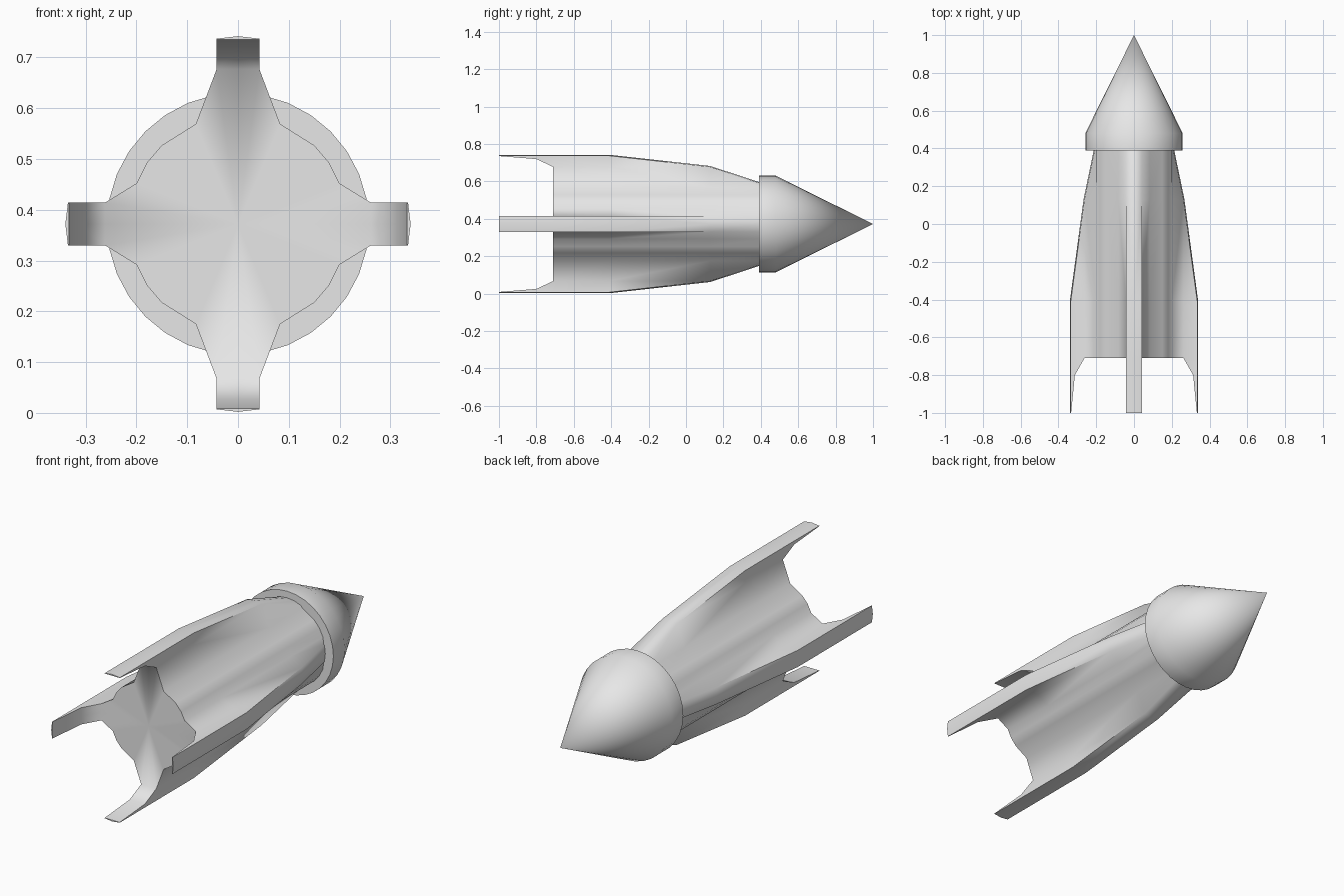
import bpy, bmesh, math
from mathutils import Matrix, Vector

cube = bpy.data.objects.get("Cube")
if cube:
    bpy.data.objects.remove(cube)

AXIS_Z = 0.372      # height of the rocket's long axis
HALF = 0.042        # half thickness of a fin
BULGE = 0.005       # slight rounding of the fin's outer edge

grey = bpy.data.materials.new("light grey")
grey.use_nodes = True
COLOUR = (0.8, 0.8, 0.8, 1)
grey.diffuse_color = COLOUR
grey.node_tree.nodes["Principled BSDF"].inputs["Base Color"].default_value = COLOUR


def finish(name, bm, angle):
    """Turn a bmesh into a smooth shaded object on the rocket axis."""
    bmesh.ops.remove_doubles(bm, verts=bm.verts, dist=0.0005)
    bmesh.ops.recalc_face_normals(bm, faces=bm.faces)
    mesh = bpy.data.meshes.new(name)
    bm.to_mesh(mesh)
    bm.free()
    mesh.materials.append(grey)
    obj = bpy.data.objects.new(name, mesh)
    obj.location.z = AXIS_Z
    bpy.context.collection.objects.link(obj)
    bpy.ops.object.select_all(action='DESELECT')
    obj.select_set(True)
    bpy.context.view_layer.objects.active = obj
    bpy.ops.object.shade_smooth_by_angle(angle=math.radians(angle))
    return obj


# Body cross-section, one quadrant: upright fin, hull valley, side fin
def section(y, up, side):
    up_in, side_in = min(up, 0.305), min(side, 0.262)
    pts = [(0, up + BULGE), (HALF, up), (HALF, up_in),
           (0.083, 0.197), (0.15, 0.155), (0.18, 0.12), (0.2, 0.08),
           (side_in, HALF), (side, HALF), (side + BULGE, 0)]
    return [Vector((x, y, z)) for x, z in pts]


def loft(bm, rings, flip):
    """Skin a list of point rows with quads, mirrored by flip."""
    rows = [[bm.verts.new(flip @ p) for p in ring] for ring in rings]
    for a, b in zip(rows, rows[1:]):
        for i in range(len(a) - 1):
            bm.faces.new((a[i], a[i + 1], b[i + 1], b[i]))
    return rows


TAIL, TIP = -0.71, -1.0
body_stations = [(TAIL, 0.365, 0.335), (-0.41, 0.365, 0.335),
                 (0.13, 0.305, 0.262), (0.41, 0.213, 0.204)]


# Fin blade behind the hull, half of it, tapering to a thin tip
def blade(outer, inner, upright):
    rings = []
    for y, inside in ((TAIL, inner), (-0.8, inner + 0.7 * (outer - inner)),
                      (TIP, outer - 0.002)):
        pts = [(0, outer + BULGE), (HALF, outer), (HALF, inside), (0, inside)]
        rings.append([Vector((a, y, r) if upright else (r, y, a)) for a, r in pts])
    return rings


bm = bmesh.new()
for sx in (1, -1):
    for sz in (1, -1):
        flip = Matrix.Diagonal((sx, 1, sz))
        rings = [section(*s) for s in body_stations]
        loft(bm, rings, flip)
        # Tail cap, fanned from the axis
        rim = [Vector((0, TAIL, 0.305))] + rings[0][2:8] + [Vector((0.262, TAIL, 0))]
        hub = Vector((0, TAIL, 0))
        for a, b in zip(rim, rim[1:]):
            bm.faces.new([bm.verts.new(flip @ p) for p in (hub, a, b)])
        # Blades and their thin end faces
        for rows in (blade(0.365, 0.305, True), blade(0.335, 0.262, False)):
            bm.faces.new(loft(bm, rows, flip)[-1])
finish("finned_body", bm, 70)

# Nose cone with a short straight collar
bm = bmesh.new()
profile = [(0, 0.39), (0.258, 0.39), (0.258, 0.48), (0, 1.0)]
verts = [bm.verts.new((r, y, 0)) for r, y in profile]
edges = [bm.edges.new(pair) for pair in zip(verts, verts[1:])]
bmesh.ops.spin(bm, geom=verts + edges, cent=(0, 0, 0), axis=(0, 1, 0),
               angle=2 * math.pi, steps=32)
finish("nose_cone", bm, 40)
